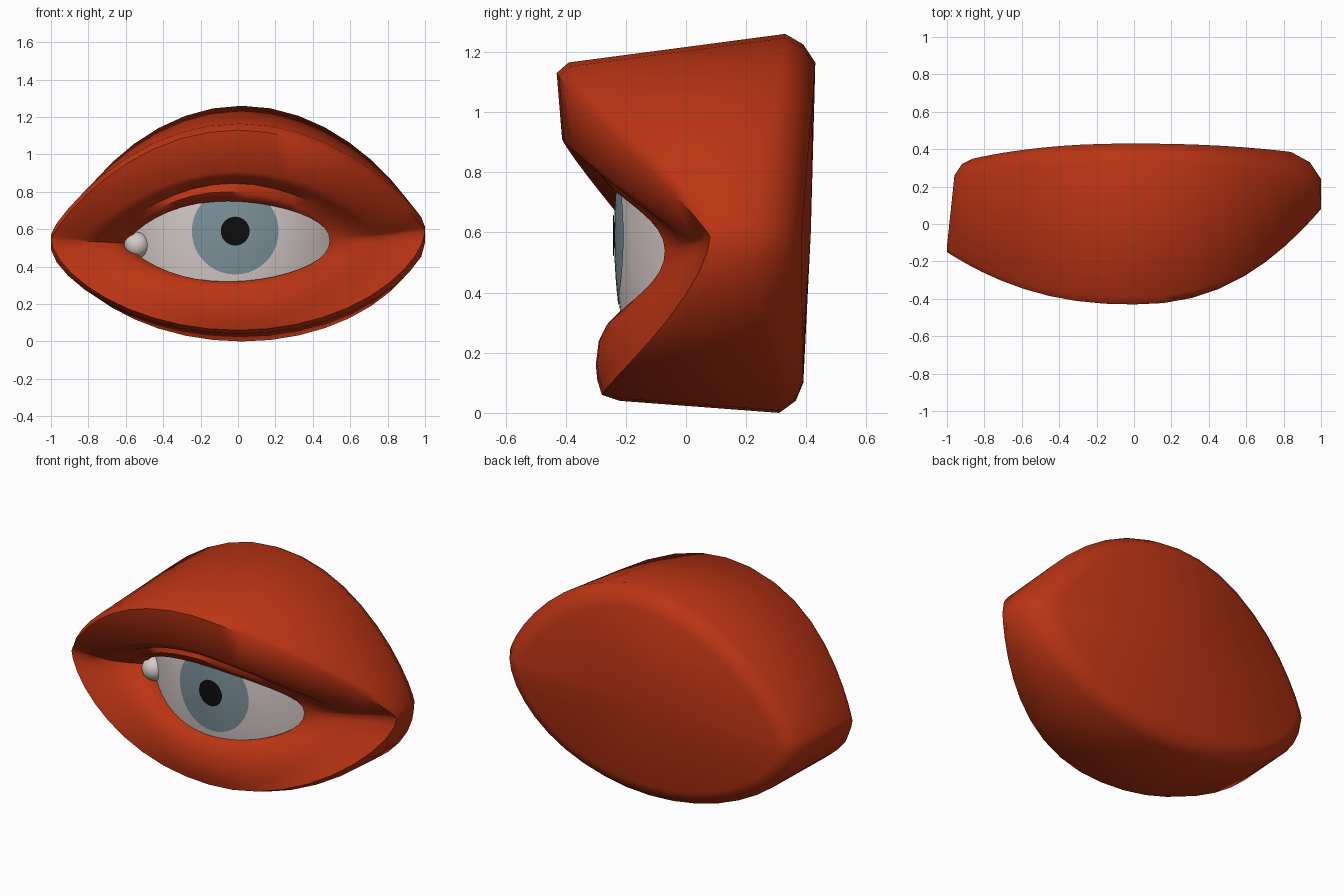
import bpy
import bmesh
from math import sin, cos, pi, sqrt
from mathutils import Vector

old = bpy.data.objects.get("Cube")
if old:
    bpy.data.objects.remove(old, do_unlink=True)

SIDES = 40


def make_material(name, colour):
    material = bpy.data.materials.new(name)
    material.use_nodes = True
    material.diffuse_color = (*colour, 1)
    material.node_tree.nodes["Principled BSDF"].inputs["Base Color"].default_value = (*colour, 1)
    return material


red = make_material("red skin", (0.5, 0.035, 0.007))
white = make_material("eye white", (0.66, 0.59, 0.57))
grey = make_material("iris grey", (0.2, 0.28, 0.32))
black = make_material("pupil black", (0.004, 0.004, 0.004))


def finish(bm, name, material):
    """Turn a bmesh into a smooth shaded object."""
    bmesh.ops.recalc_face_normals(bm, faces=bm.faces)
    mesh = bpy.data.meshes.new(name)
    bm.to_mesh(mesh)
    bm.free()
    mesh.materials.append(material)
    obj = bpy.data.objects.new(name, mesh)
    bpy.context.collection.objects.link(obj)
    bpy.ops.object.select_all(action="DESELECT")
    obj.select_set(True)
    bpy.context.view_layer.objects.active = obj
    bpy.ops.object.shade_smooth_by_angle(angle=0.9)
    return obj


def eye_depth(x, z):
    """Depth of the eyeball's front surface: a wide curve, nearly upright."""
    radius = 0.77
    return -0.235 + radius - sqrt(radius ** 2 - x ** 2) + 0.25 * (z - 0.59) ** 2


def bridge(bm, first, second):
    for i in range(len(first)):
        j = (i + 1) % len(first)
        bm.faces.new((first[i], first[j], second[j], second[i]))


def almond(corners, top, bottom, skew):
    """Closed almond outline through two corners, a top and a bottom."""
    (left_x, left_y), (right_x, right_y) = corners
    points = []
    for i in range(SIDES):
        angle = 2 * pi * i / SIDES
        c, s = cos(angle), sin(angle)
        depth, height, power = top if s >= 0 else bottom
        x = (left_x + right_x) / 2 + c * (right_x - left_x) / 2
        heights = [0.53 + 0.07 * max(0, abs(v) - 0.5) + 0.02 * v for v in (left_x, right_x)]
        base = heights[0] + (heights[1] - heights[0]) * (1 + c) / 2
        z = base + (height - base) * abs(s) ** (power * (1 - skew * c))
        end = right_y if c > 0 else left_y
        y = depth + (end - depth) * abs(c) ** 2.3
        points.append(Vector((max(-1, min(1, x)), y, z)))
    return points


# Outlines from the lid opening, over the brow and cheek, to the back:
# corners (x, y), then top and bottom as (y, z, sharpness)
outlines = [
    (((-0.6, -0.02), (0.49, -0.06)), (-0.25, 0.75, 1.28), (-0.235, 0.32, 1.28)),
    (((-0.66, -0.06), (0.55, -0.04)), (-0.29, 0.8, 1.6), (-0.265, 0.29, 1.3)),
    (((-0.72, -0.09), (0.67, 0)), (-0.275, 0.845, 1.9), (-0.29, 0.24, 1.3)),
    (((-0.77, -0.11), (0.76, 0.03)), (-0.37, 0.875, 2), (-0.3, 0.16, 1.3)),
    (((-0.85, -0.13), (0.84, 0.06)), (-0.412, 0.91, 1.9), (-0.295, 0.11, 1.3)),
    (((-1, -0.15), (1, 0.08)), (-0.43, 1.13, 1.7), (-0.28, 0.06, 1.25)),
    (((-1.02, -0.12), (1.03, 0.12)), (-0.39, 1.165, 1.7), (-0.22, 0.04, 1.2)),
    (((-0.96, 0.26), (1, 0.24)), (0.33, 1.26, 1.6), (0.31, 0, 1.15)),
    (((-0.92, 0.32), (0.94, 0.33)), (0.39, 1.225, 1.6), (0.365, 0.04, 1.15)),
    (((-0.86, 0.35), (0.84, 0.385)), (0.43, 1.165, 1.6), (0.39, 0.1, 1.15)),
]

# Eyelids, brow and solid back, lofted as one skin
bm = bmesh.new()
loops = []
for index, (corners, top, bottom) in enumerate(outlines):
    points = almond(corners, top, bottom, max(0, 0.25 - 0.1 * index))
    if index == 0:
        for p in points:
            p.y = min(p.y, eye_depth(p.x, p.z) - 0.012)
        loops.append([bm.verts.new(p + Vector((0, 0.12, 0))) for p in points])
    loops.append([bm.verts.new(p) for p in points])
for first, second in zip(loops, loops[1:]):
    bridge(bm, first, second)
centre = bm.verts.new((0, 0.415, 0.6))
for i, v in enumerate(loops[-1]):
    bm.faces.new((v, loops[-1][(i + 1) % SIDES], centre))
finish(bm, "eyelids_and_brow", red)

# Eyeball front, tucked behind the lids
bm = bmesh.new()
bmesh.ops.create_grid(bm, x_segments=32, y_segments=16, size=1)
for v in bm.verts:
    x, z = v.co.x * 0.6, 0.54 + v.co.y * 0.27
    v.co = (x, eye_depth(x, z), z)
eyeball = finish(bm, "eyeball", white)


def eye_disc(name, radius, lift, material):
    """Thin round plate that follows the eyeball."""
    bm = bmesh.new()
    rings = []
    for step in range(1, 6):
        ring = []
        for i in range(SIDES):
            angle = 2 * pi * i / SIDES
            x = -0.015 + radius * step / 5 * cos(angle)
            z = 0.59 + radius * step / 5 * sin(angle)
            ring.append(bm.verts.new((x, eye_depth(x, z) - lift, z)))
        rings.append(ring)
    bm.faces.new(rings[0])
    for first, second in zip(rings, rings[1:]):
        bridge(bm, first, second)
    finish(bm, name, material)


eye_disc("iris", 0.232, 0.004, grey)
eye_disc("pupil", 0.077, 0.008, black)

# Small rounded bead in the inner corner
bm = bmesh.new()
bmesh.ops.create_uvsphere(bm, u_segments=20, v_segments=12, radius=0.07)
bmesh.ops.translate(bm, verts=bm.verts, vec=(-0.54, -0.02, 0.515))
finish(bm, "inner_corner_bead", white)
